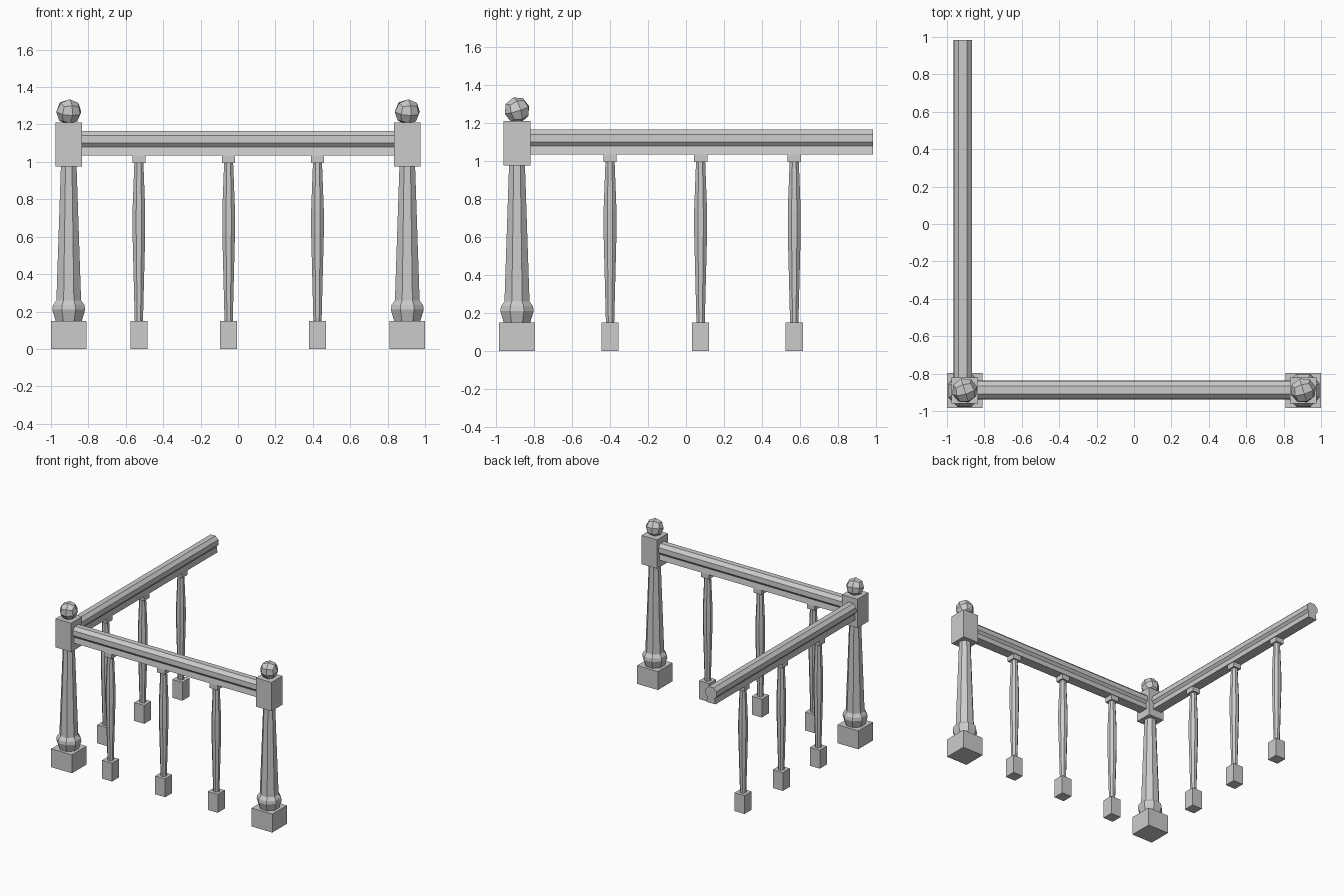
import bpy, bmesh, math
from mathutils import Matrix, Vector

cube = bpy.data.objects.get("Cube")
if cube:
    bpy.data.objects.remove(cube, do_unlink=True)

grey = bpy.data.materials.new("plain grey")
grey.use_nodes = True
colour = (0.6, 0.6, 0.6, 1)
grey.diffuse_color = colour
grey.node_tree.nodes["Principled BSDF"].inputs["Base Color"].default_value = colour


def finish(bm, name):
    bmesh.ops.recalc_face_normals(bm, faces=bm.faces)
    mesh = bpy.data.meshes.new(name)
    bm.to_mesh(mesh)
    bm.free()
    mesh.materials.append(grey)
    obj = bpy.data.objects.new(name, mesh)
    bpy.context.collection.objects.link(obj)
    return obj


def block(name, x, y, half, z0, z1):
    bm = bmesh.new()
    size = Matrix.Diagonal((2 * half, 2 * half, z1 - z0, 1))
    bmesh.ops.create_cube(bm, size=1, matrix=Matrix.Translation((x, y, (z0 + z1) / 2)) @ size)
    return finish(bm, name)


def skin(bm, rings):
    """Join equal closed rings of points and cap both ends."""
    loops = [[bm.verts.new(p) for p in ring] for ring in rings]
    n = len(loops[0])
    for a, b in zip(loops, loops[1:]):
        for i in range(n):
            j = (i + 1) % n
            bm.faces.new((a[i], a[j], b[j], b[i]))
    bm.faces.new(loops[0])
    bm.faces.new(loops[-1])


def turned(name, x, y, profile, sides=8):
    """Faceted shaft; profile holds (distance to flat, height)."""
    bm = bmesh.new()
    step = math.tau / sides
    rings = []
    for apothem, z in profile:
        r = apothem / math.cos(step / 2)
        rings.append([(x + r * math.cos((i + 0.5) * step),
                       y + r * math.sin((i + 0.5) * step), z) for i in range(sides)])
    skin(bm, rings)
    return finish(bm, name)


def ball(name, x, y, z, radius):
    bm = bmesh.new()
    bmesh.ops.create_cube(bm, size=1)
    bmesh.ops.subdivide_edges(bm, edges=bm.edges[:], cuts=1, use_grid_fill=True)
    turn = Matrix.Rotation(0.3, 3, "Z") @ Matrix.Rotation(0.3, 3, "X")
    for v in bm.verts:
        v.co = Vector((x, y, z)) + turn @ (v.co.normalized() * radius)
    return finish(bm, name)


def rail(name, start, end):
    """Moulded handrail with a groove along each side."""
    half = [(0.022, 1.165), (0.048, 1.14), (0.05, 1.10), (0.033, 1.08), (0.04, 1.035)]
    section = half + [(-w, z) for w, z in reversed(half)]
    a, b = Vector(start), Vector(end)
    side = (b - a).normalized().orthogonal()
    side = Vector((-(b - a).y, (b - a).x)).normalized()
    bm = bmesh.new()
    skin(bm, [[(*(p + side * w), z) for w, z in section] for p in (a, b)])
    return finish(bm, name)


# Newel posts
post_y = -0.89
for label, x in (("right", -0.905), ("left", 0.905)):
    block(label + "_post_base", x, post_y, 0.094, 0, 0.15)
    turned(label + "_post_shaft", x, post_y,
           [(0.07, 0.15), (0.088, 0.21), (0.084, 0.235), (0.066, 0.26), (0.042, 0.975)])
    block(label + "_post_block", x, post_y, 0.07, 0.975, 1.21)
    ball(label + "_post_ball", x, post_y, 1.268, 0.07)

# Handrails
rail("front_rail", (-0.905, -0.887), (0.905, -0.887))
rail("side_rail", (-0.915, -0.887), (-0.915, 0.985))

# Balusters
spots = [("front", x, -0.887) for x in (-0.53, -0.05, 0.425)]
spots += [("side", -0.915, y) for y in (-0.4, 0.077, 0.57)]
for label, x, y in spots:
    block(label + "_baluster_base", x, y, 0.045, 0, 0.15)
    turned(label + "_baluster_shaft", x, y,
           [(0.022, 0.15), (0.034, 0.62), (0.034, 0.74), (0.024, 1.0)])
    block(label + "_baluster_cap", x, y, 0.035, 0.995, 1.036)
